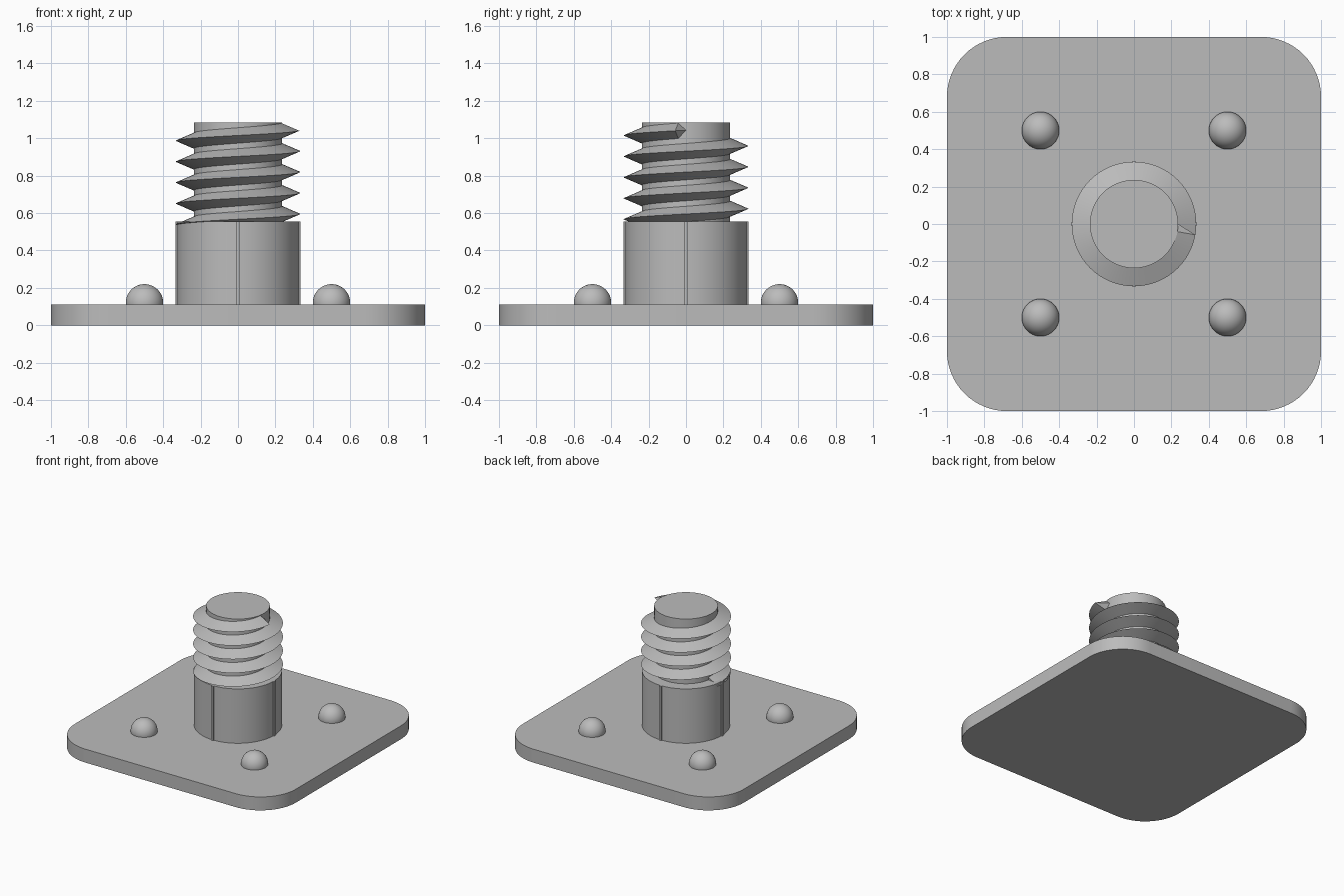
import bpy, bmesh, math
from mathutils import Vector

cube = bpy.data.objects.get("Cube")
if cube:
    bpy.data.objects.remove(cube, do_unlink=True)

PLATE_TOP, COLLAR_TOP, ROD_TOP = 0.11, 0.555, 1.085
ROOT_R, TIP_R, PITCH = 0.236, 0.333, 0.112

grey = bpy.data.materials.new("plain grey")
grey.use_nodes = True
grey.diffuse_color = (0.5, 0.5, 0.5, 1)
grey.node_tree.nodes["Principled BSDF"].inputs["Base Color"].default_value = (0.5, 0.5, 0.5, 1)


def finish(bm, name, angle=30):
    """Turn a bmesh into a named, coloured object with smooth shading."""
    bmesh.ops.recalc_face_normals(bm, faces=bm.faces[:])
    mesh = bpy.data.meshes.new(name)
    bm.to_mesh(mesh)
    bm.free()
    mesh.materials.append(grey)
    obj = bpy.data.objects.new(name, mesh)
    bpy.context.collection.objects.link(obj)
    bpy.ops.object.select_all(action="DESELECT")
    obj.select_set(True)
    bpy.context.view_layer.objects.active = obj
    bpy.ops.object.shade_smooth_by_angle(angle=math.radians(angle))
    return obj


def prism(name, outline, z0, z1):
    """Extrude a flat outline from z0 up to z1."""
    bm = bmesh.new()
    face = bm.faces.new([bm.verts.new((x, y, z0)) for x, y in outline])
    result = bmesh.ops.extrude_face_region(bm, geom=[face])
    top = [v for v in result["geom"] if isinstance(v, bmesh.types.BMVert)]
    bmesh.ops.translate(bm, verts=top, vec=(0, 0, z1 - z0))
    return finish(bm, name)


def arc(cx, cy, r, start, end, steps):
    angles = [math.radians(start + (end - start) * i / steps) for i in range(steps + 1)]
    return [(cx + r * math.cos(a), cy + r * math.sin(a)) for a in angles]


# Base plate with rounded corners
corner = 0.32
inner = 1 - corner
outline = []
for i, (sx, sy) in enumerate([(1, 1), (-1, 1), (-1, -1), (1, -1)]):
    outline += arc(sx * inner, sy * inner, corner, 90 * i, 90 * i + 90, 16)
prism("base_plate", outline, 0, PLATE_TOP)

# Four domed studs
for i, (sx, sy) in enumerate([(1, 1), (-1, 1), (-1, -1), (1, -1)]):
    bm = bmesh.new()
    bmesh.ops.create_uvsphere(bm, u_segments=40, v_segments=24, radius=0.1)
    bmesh.ops.translate(bm, verts=bm.verts[:], vec=(sx * 0.5, sy * 0.5, 0.12))
    finish(bm, f"stud_{i + 1}")

# Collar with four narrow raised ribs
collar = []
half = 1.7
for i in range(4):
    mid = 90 * i
    collar += arc(0, 0, 0.335, mid - half, mid + half, 2)
    collar += arc(0, 0, 0.326, mid + half, mid + 90 - half, 18)
prism("collar", collar, PLATE_TOP, COLLAR_TOP)

# Threaded rod core
prism("rod_core", arc(0, 0, ROOT_R, 0, 355, 71), COLLAR_TOP - 0.05, ROD_TOP)

# Helical thread: a triangular section swept around, tapering to a point
bm = bmesh.new()
END_Z, HALF_W = 1.043, 0.043
section = [(ROOT_R - 0.004, -HALF_W), (TIP_R, 0), (ROOT_R - 0.004, HALF_W)]


def ring(deg):
    a = math.radians(deg)
    z = END_Z + PITCH * deg / 360
    return [bm.verts.new((r * math.cos(a), r * math.sin(a), z + dz)) for r, dz in section]


rings = [ring(d) for d in range(-1630, -9, 5)]
for low, high in zip(rings, rings[1:]):
    for j in range(3):
        k = (j + 1) % 3
        bm.faces.new((low[j], low[k], high[k], high[j]))
bm.faces.new(rings[0])
point = bm.verts.new(Vector((ROOT_R, 0, END_Z)))
for j in range(3):
    bm.faces.new((rings[-1][j], rings[-1][(j + 1) % 3], point))
finish(bm, "screw_thread")
